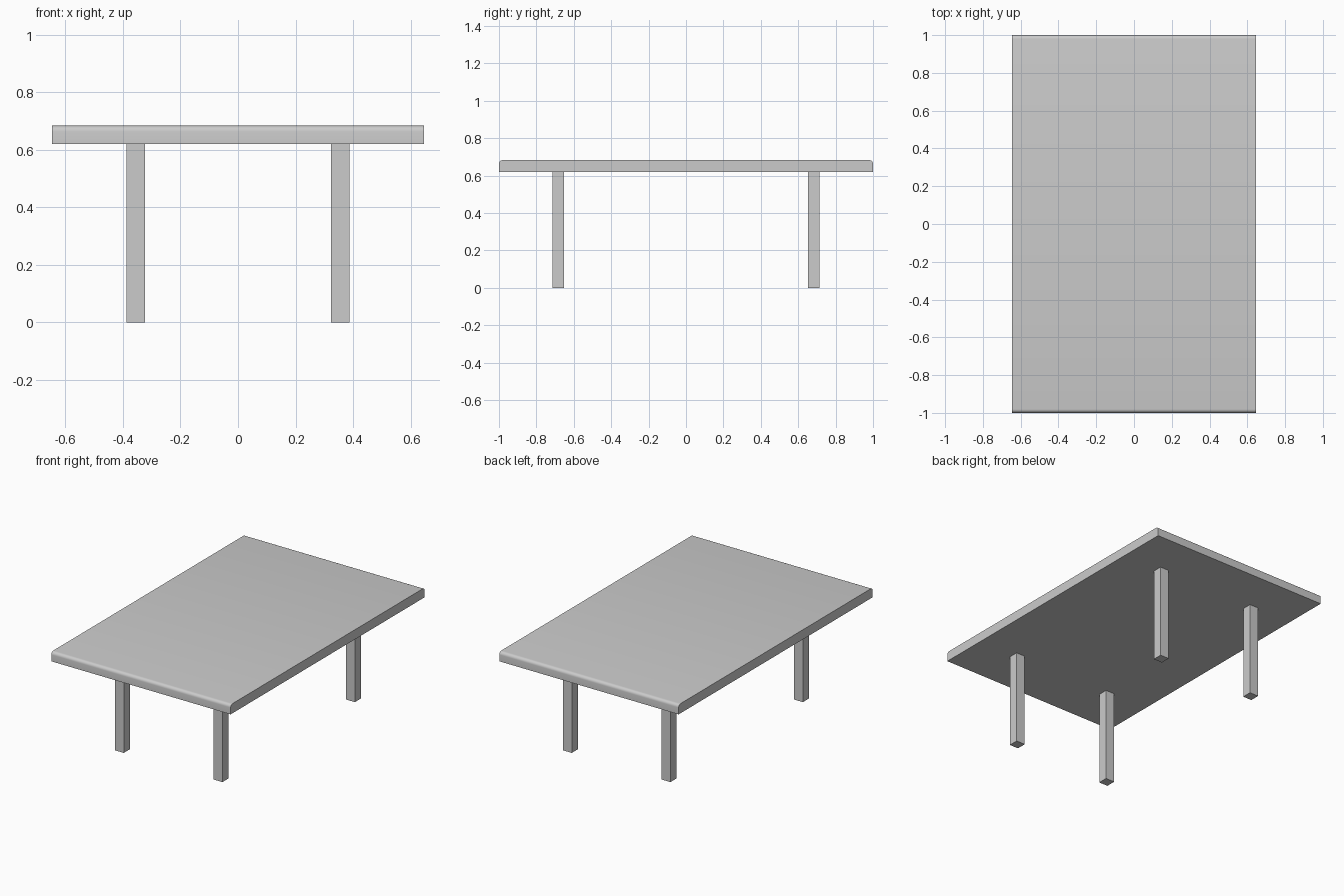
import bpy, bmesh
from mathutils import Vector

if "Cube" in bpy.data.objects:
    bpy.data.objects.remove(bpy.data.objects["Cube"])


def box(name, lo, hi, bevel=0.0):
    """Box from corner to corner; optionally round the upper edges at the two y ends."""
    lo, hi = Vector(lo), Vector(hi)
    bm = bmesh.new()
    bmesh.ops.create_cube(bm, size=1)
    for v in bm.verts:
        v.co = (lo + hi) / 2 + v.co * (hi - lo)
    if bevel:
        edges = [e for e in bm.edges
                 if all(abs(v.co.z - hi.z) < 1e-5 for v in e.verts)
                 and abs(e.verts[0].co.y - e.verts[1].co.y) < 1e-5]
        bmesh.ops.bevel(bm, geom=edges, offset=bevel, segments=5,
                        profile=0.5, affect='EDGES')
    mesh = bpy.data.meshes.new(name)
    bm.to_mesh(mesh)
    bm.free()
    obj = bpy.data.objects.new(name, mesh)
    bpy.context.collection.objects.link(obj)
    return obj


# Table top with softened upper edges at both ends
top = box("table_top", (-0.647, -1, 0.62), (0.647, 1, 0.683), bevel=0.02)
bpy.context.view_layer.objects.active = top
top.select_set(True)
bpy.ops.object.shade_smooth_by_angle(angle=0.6)

# Four square legs, set in from the edges
LEG_X, LEG_Y, HALF = 0.356, 0.683, 0.032
for y_name, sy in (("front", -1), ("back", 1)):
    for x_name, sx in (("left", -1), ("right", 1)):
        x, y = sx * LEG_X, sy * LEG_Y
        box(f"{y_name}_{x_name}_leg", (x - HALF, y - HALF, 0), (x + HALF, y + HALF, 0.62))
